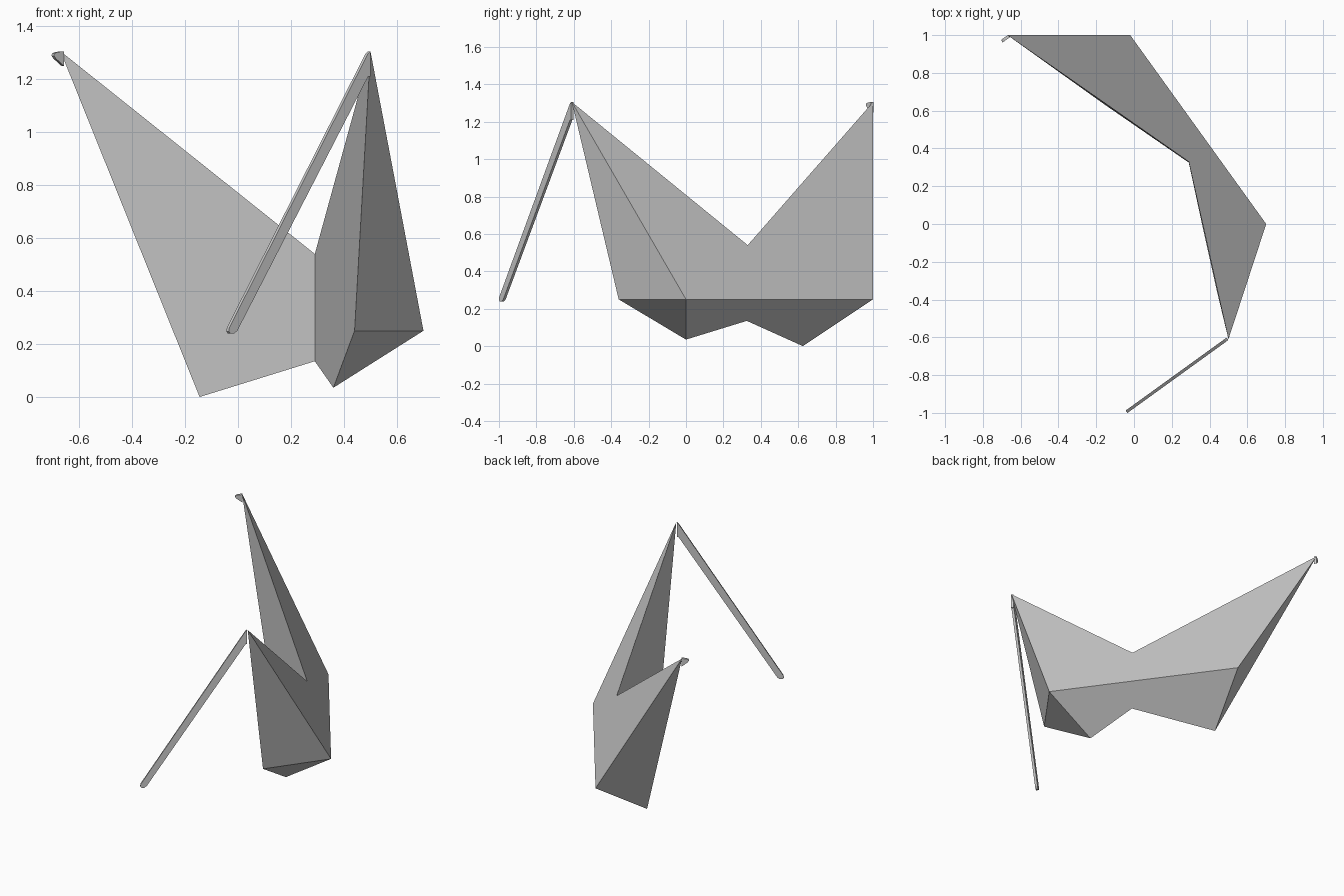
import bpy, bmesh
from mathutils import Vector

cube = bpy.data.objects.get("Cube")
if cube:
    bpy.data.objects.remove(cube, do_unlink=True)

grey = bpy.data.materials.new("plain grey")
grey.use_nodes = True
grey.diffuse_color = (0.6, 0.6, 0.6, 1)
grey.node_tree.nodes["Principled BSDF"].inputs["Base Color"].default_value = (0.6, 0.6, 0.6, 1)


def finish(name, bm):
    bmesh.ops.recalc_face_normals(bm, faces=bm.faces)
    mesh = bpy.data.meshes.new(name)
    bm.to_mesh(mesh)
    bm.free()
    mesh.materials.append(grey)
    obj = bpy.data.objects.new(name, mesh)
    bpy.context.collection.objects.link(obj)
    return obj


def strip(name, origin, profile, thickness=0.016):
    """Thin upright plate: profile of (distance along, height) points."""
    along = Vector((-0.81, -0.585, 0))
    side = Vector((0.585, -0.81, 0)) * thickness
    start = Vector(origin) - side / 2
    bm = bmesh.new()
    verts = [bm.verts.new(start + along * u + Vector((0, 0, z))) for u, z in profile]
    face = bm.faces.new(verts)
    result = bmesh.ops.extrude_face_region(bm, geom=[face])
    moved = [g for g in result["geom"] if isinstance(g, bmesh.types.BMVert)]
    bmesh.ops.translate(bm, vec=side, verts=moved)
    return finish(name, bm)


# Faceted body: named corners joined by large flat facets
corners = {
    "back_tip": (-0.67, 1.0, 1.305),
    "front_tip": (0.5, -0.61, 1.305),
    "saddle": (0.29, 0.33, 0.54),
    "notch": (0.29, 0.325, 0.135),
    "back_foot": (-0.145, 0.625, 0.0),
    "front_foot": (0.36, 0.0, 0.035),
    "front_side": (0.7, 0.0, 0.25),
    "back_side": (-0.02, 1.0, 0.25),
    "front_inner": (0.44, -0.36, 0.25),
}
facets = [
    "front_tip front_side back_side back_tip saddle",
    "front_side front_foot notch back_foot back_side",
    "front_tip front_inner front_side",
    "front_inner front_foot front_side",
    "back_tip back_side back_foot",
    "back_tip back_foot notch saddle",
    "saddle notch front_foot front_inner front_tip",
]
bm = bmesh.new()
points = {key: bm.verts.new(co) for key, co in corners.items()}
for facet in facets:
    bm.faces.new([points[key] for key in facet.split()])
finish("faceted_body", bm)

# Slanted leg with a rounded end
strip("slanted_leg", (0.495, -0.608, 0),
      [(0, 1.305), (0.012, 1.295), (0.657, 0.262), (0.66, 0.248), (0.652, 0.239),
       (0.635, 0.239), (0.62, 0.25), (0.01, 1.21), (0, 1.21)])

# Short stub at the back tip
strip("tip_stub", (-0.662, 0.995, 0),
      [(0, 1.305), (0.03, 1.302), (0.044, 1.296), (0.046, 1.288), (0.038, 1.278), (0, 1.25)])
